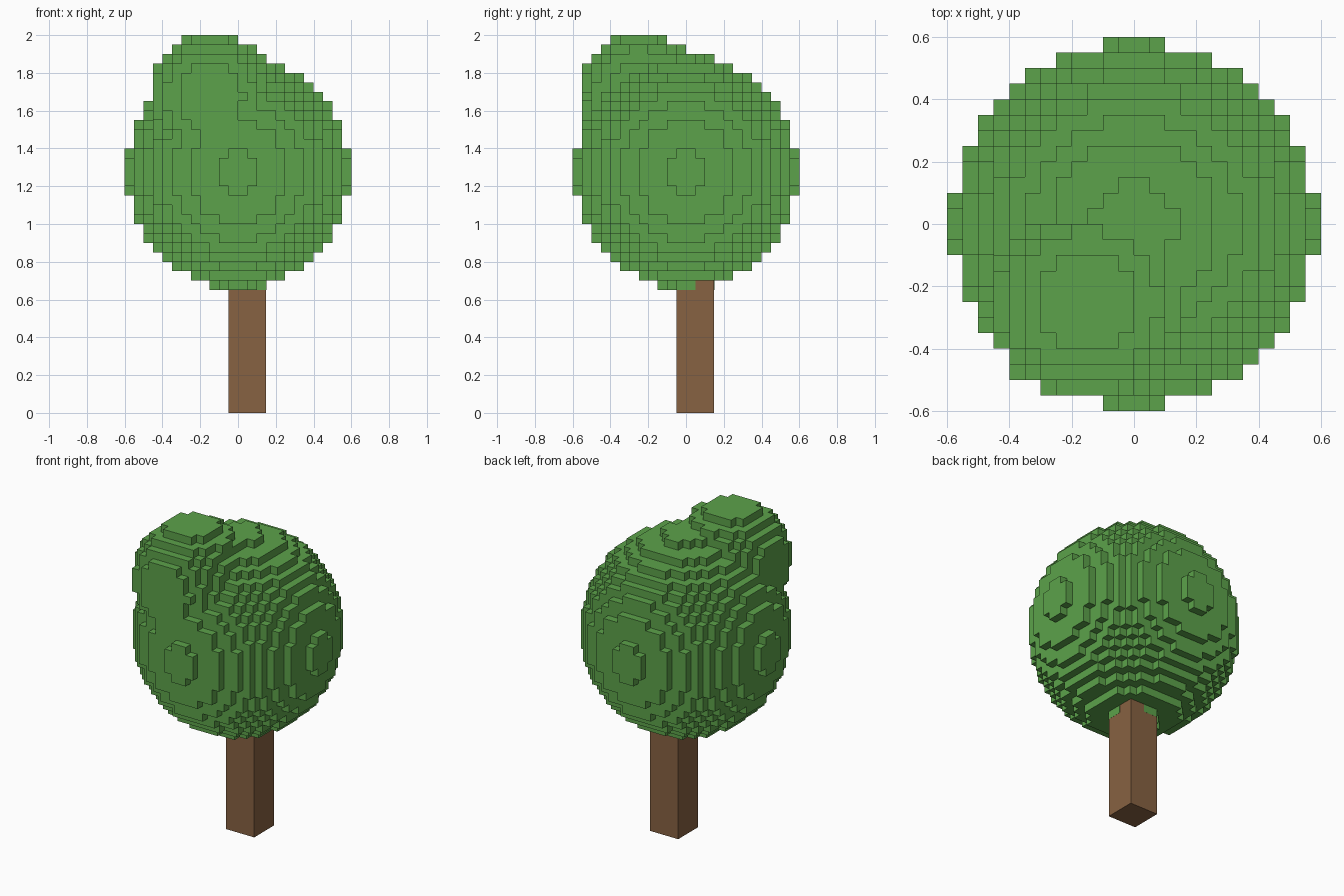
import bpy, bmesh
from mathutils import Vector

cube = bpy.data.objects.get("Cube")
if cube:
    bpy.data.objects.remove(cube, do_unlink=True)

VOXEL = 0.05


def material(name, rgb):
    mat = bpy.data.materials.new(name)
    mat.use_nodes = True
    colour = (*rgb, 1.0)
    mat.diffuse_color = colour
    mat.node_tree.nodes["Principled BSDF"].inputs["Base Color"].default_value = colour
    return mat


def add_object(name, bm, mat):
    bmesh.ops.recalc_face_normals(bm, faces=bm.faces[:])
    mesh = bpy.data.meshes.new(name)
    bm.to_mesh(mesh)
    bm.free()
    mesh.materials.append(mat)
    obj = bpy.data.objects.new(name, mesh)
    bpy.context.collection.objects.link(obj)
    return obj


leaf_green = material("leaf green", (0.107, 0.361, 0.069))
bark_brown = material("bark brown", (0.242, 0.122, 0.054))

# Leaf blobs in voxel units: centre and squared radius, slightly taller than wide
BLOBS = [(Vector((0, 0, 25.5)), 137.0),
         (Vector((-2.95, -4.95, 33.5)), 42.9)]
HEIGHT_WEIGHT = 0.9


def is_leaf(x, y, z):
    p = Vector((x + 0.5, y + 0.5, z + 0.5))
    for centre, limit in BLOBS:
        d = p - centre
        if d.x ** 2 + d.y ** 2 + HEIGHT_WEIGHT * d.z ** 2 <= limit:
            return True
    return False


cells = {(x, y, z) for x in range(-13, 13) for y in range(-13, 13)
         for z in range(10, 42) if is_leaf(x, y, z)}

# Crown: one square for every exposed side of a voxel
bm = bmesh.new()
corners = {}


def corner(key):
    if key not in corners:
        corners[key] = bm.verts.new(Vector(key) * VOXEL)
    return corners[key]


for cell in cells:
    for axis in range(3):
        for side in (0, 1):
            neighbour = list(cell)
            neighbour[axis] += 2 * side - 1
            if tuple(neighbour) in cells:
                continue
            square = []
            for a, b in ((0, 0), (1, 0), (1, 1), (0, 1)):
                key = list(cell)
                key[axis] += side
                key[(axis + 1) % 3] += a
                key[(axis + 2) % 3] += b
                square.append(corner(tuple(key)))
            if not side:
                square.reverse()
            bm.faces.new(square)
add_object("leaf_crown", bm, leaf_green)

# Trunk: square post reaching into the crown, a hair inside the leaf faces
bm = bmesh.new()
bmesh.ops.create_cube(bm, size=1.0)
for v in bm.verts:
    v.co = Vector((0.05 + v.co.x * 0.199, 0.05 + v.co.y * 0.199, (v.co.z + 0.5) * 0.7))
add_object("trunk", bm, bark_brown)
